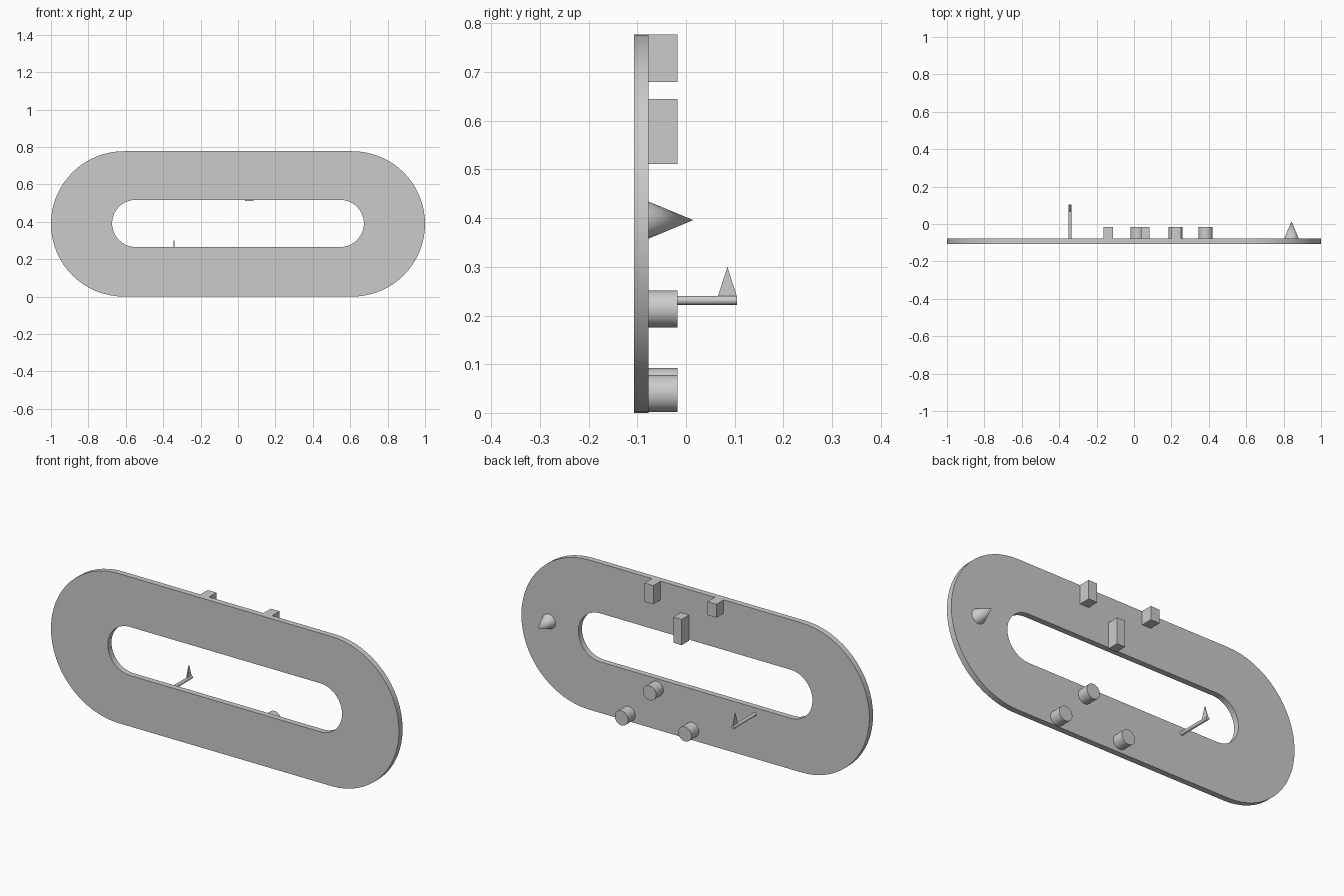
import bpy, bmesh, math
from mathutils import Matrix

cube = bpy.data.objects.get("Cube")
if cube:
    bpy.data.objects.remove(cube, do_unlink=True)

grey = bpy.data.materials.new("plain grey")
grey.use_nodes = True
grey.diffuse_color = (0.6, 0.6, 0.6, 1)
grey.node_tree.nodes["Principled BSDF"].inputs["Base Color"].default_value = (0.6, 0.6, 0.6, 1)

BACK = -0.077    # rear face of the plate
PEG_END = -0.017  # rear end of pegs and blocks


def finish(name, bm, smooth=False):
    bmesh.ops.recalc_face_normals(bm, faces=bm.faces)
    mesh = bpy.data.meshes.new(name)
    bm.to_mesh(mesh)
    bm.free()
    mesh.materials.append(grey)
    obj = bpy.data.objects.new(name, mesh)
    bpy.context.collection.objects.link(obj)
    if smooth:
        bpy.ops.object.select_all(action='DESELECT')
        obj.select_set(True)
        bpy.context.view_layer.objects.active = obj
        bpy.ops.object.shade_smooth_by_angle(angle=math.radians(35))
    return obj


def block(name, x0, x1, y0, y1, z0, z1):
    bm = bmesh.new()
    bmesh.ops.create_cube(bm, size=1)
    bmesh.ops.scale(bm, vec=(x1 - x0, y1 - y0, z1 - z0), verts=bm.verts)
    bmesh.ops.translate(bm, vec=((x0 + x1) / 2, (y0 + y1) / 2, (z0 + z1) / 2), verts=bm.verts)
    return finish(name, bm)


def round_part(name, x, z, y0, y1, r0, r1):
    """Cylinder or cone running from y0 back to y1."""
    bm = bmesh.new()
    bmesh.ops.create_cone(bm, cap_ends=True, segments=48, radius1=r0, radius2=r1, depth=y1 - y0)
    bmesh.ops.rotate(bm, cent=(0, 0, 0), matrix=Matrix.Rotation(-math.pi / 2, 3, 'X'), verts=bm.verts)
    bmesh.ops.translate(bm, vec=(x, (y0 + y1) / 2, z), verts=bm.verts)
    return finish(name, bm, True)


def stadium(straight, radius, z, steps=32):
    pts = []
    for side in (1, -1):
        for i in range(steps + 1):
            a = math.pi * i / steps - math.pi / 2
            pts.append((side * (straight + radius * math.cos(a)), z + side * radius * math.sin(a)))
    return pts


# Slotted oval plate
outer = stadium(0.6115, 0.3885, 0.3885)
inner = stadium(0.547, 0.126, 0.391)
bm = bmesh.new()
rings = [[bm.verts.new((x, y, z)) for x, z in loop]
         for loop, y in ((outer, -0.107), (outer, BACK), (inner, BACK), (inner, -0.107))]
count = len(outer)
for k in range(4):
    a, b = rings[k], rings[(k + 1) % 4]
    for i in range(count):
        j = (i + 1) % count
        bm.faces.new((a[i], a[j], b[j], b[i]))
finish("oval_plate", bm, True)

# Square blocks on the upper part
block("upper_left_block", 0.20, 0.25, BACK, PEG_END, 0.68, 0.777)
block("upper_right_block", -0.163, -0.112, BACK, PEG_END, 0.707, 0.777)
block("middle_block", 0.037, 0.084, BACK, PEG_END, 0.511, 0.645)

# Round pegs on the lower part
for name, x, z in (("upper_peg", 0.222, 0.2135), ("left_peg", 0.383, 0.040), ("right_peg", 0.018, 0.054)):
    round_part(name, x, z, BACK, PEG_END, 0.038, 0.038)

# Pointed stud
round_part("cone_stud", 0.842, 0.396, BACK, 0.015, 0.038, 0)

# Thin rod with an upright triangular fin
round_part("rod", -0.342, 0.231, BACK, 0.105, 0.009, 0.009)
bm = bmesh.new()
face = bm.faces.new([bm.verts.new((-0.344, y, z)) for y, z in ((0.065, 0.238), (0.105, 0.238), (0.085, 0.30))])
ext = bmesh.ops.extrude_face_region(bm, geom=[face], use_keep_orig=True)
bmesh.ops.translate(bm, vec=(0.004, 0, 0), verts=[v for v in ext["geom"] if isinstance(v, bmesh.types.BMVert)])
finish("rod_fin", bm)
